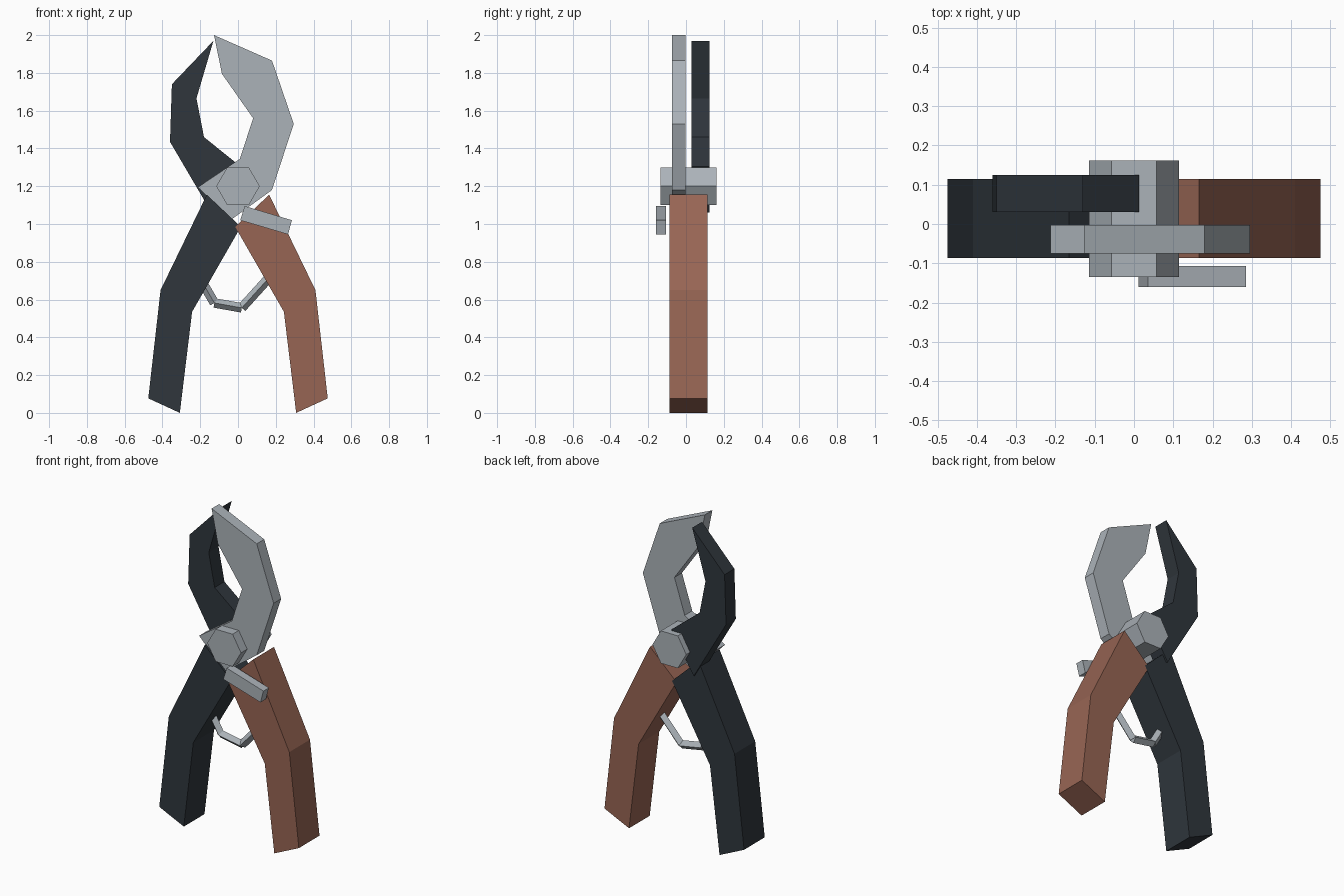
import bpy
import bmesh
from math import cos, sin, pi
from mathutils import Vector

cube = bpy.data.objects.get("Cube")
if cube:
    bpy.data.objects.remove(cube, do_unlink=True)


def material(name, rgb):
    mat = bpy.data.materials.new(name)
    mat.use_nodes = True
    color = (*rgb, 1)
    mat.diffuse_color = color
    mat.node_tree.nodes["Principled BSDF"].inputs["Base Color"].default_value = color
    return mat


steel = material("light steel", (0.41, 0.45, 0.485))
charcoal = material("charcoal", (0.029, 0.037, 0.046))
brown = material("brown grip", (0.31, 0.13, 0.088))


def finish(name, bm, mat):
    bmesh.ops.recalc_face_normals(bm, faces=bm.faces)
    mesh = bpy.data.meshes.new(name)
    bm.to_mesh(mesh)
    bm.free()
    mesh.materials.append(mat)
    obj = bpy.data.objects.new(name, mesh)
    bpy.context.collection.objects.link(obj)
    return obj


def slab(name, outline, front, back, mat):
    """Extrude an x-z outline from front to back along y."""
    bm = bmesh.new()
    face = bm.faces.new([bm.verts.new((x, front, z)) for x, z in outline])
    new = bmesh.ops.extrude_face_region(bm, geom=[face])["geom"]
    verts = [v for v in new if isinstance(v, bmesh.types.BMVert)]
    bmesh.ops.translate(bm, verts=verts, vec=(0, back - front, 0))
    return finish(name, bm, mat)


def rod(name, start, end, y, radius, mat):
    """Four-sided rod with one ridge facing the front."""
    a, b = Vector((start[0], y, start[1])), Vector((end[0], y, end[1]))
    side = (b - a).normalized().cross(Vector((0, 1, 0))) * radius
    depth = Vector((0, radius, 0))
    bm = bmesh.new()
    rings = [[bm.verts.new(p + o) for o in (side, depth, -side, -depth)]
             for p in (a, b)]
    for ring in rings:
        bm.faces.new(ring)
    for i in range(4):
        j = (i + 1) % 4
        bm.faces.new((rings[0][i], rings[0][j], rings[1][j], rings[1][i]))
    return finish(name, bm, mat)


# Bent handles, mirrored
handle = [(0.165, 1.155), (0.41, 0.65), (0.475, 0.077),
          (0.308, 0.0), (0.243, 0.535), (-0.015, 0.985)]
slab("left_handle", handle, -0.087, 0.114, brown)
slab("right_handle", [(-x, z) for x, z in handle], -0.087, 0.114, charcoal)

# Broad front blade and narrow rear blade
front_blade = [(-0.127, 2.0), (0.18, 1.865), (0.295, 1.53), (0.18, 1.18),
               (-0.04, 1.02), (-0.212, 1.195), (0.01, 1.345),
               (0.08, 1.56), (-0.085, 1.795)]
slab("front_blade", front_blade, -0.075, -0.002, steel)
rear_blade = [(-0.13, 1.97), (-0.35, 1.74), (-0.36, 1.435), (-0.14, 1.06),
              (0.013, 1.305), (-0.18, 1.46), (-0.22, 1.665)]
slab("rear_blade", rear_blade, 0.03, 0.125, charcoal)

# Hexagonal pivot bolt
hexagon = [(0.115 * cos(i * pi / 3), 1.2 + 0.115 * sin(i * pi / 3))
           for i in range(6)]
slab("pivot_bolt", hexagon, -0.135, 0.162, steel)

# Locking catch
catch = [(0.035, 1.095), (0.285, 1.02), (0.265, 0.945), (0.012, 1.02)]
slab("locking_catch", catch, -0.16, -0.107, steel)

# Bent wire between the handles
wire = [(-0.185, 0.685), (-0.125, 0.582), (0.02, 0.556), (0.17, 0.722)]
for i, (start, end) in enumerate(zip(wire, wire[1:])):
    rod(f"spring_wire_{i + 1}", start, end, 0.014, 0.025, steel)
